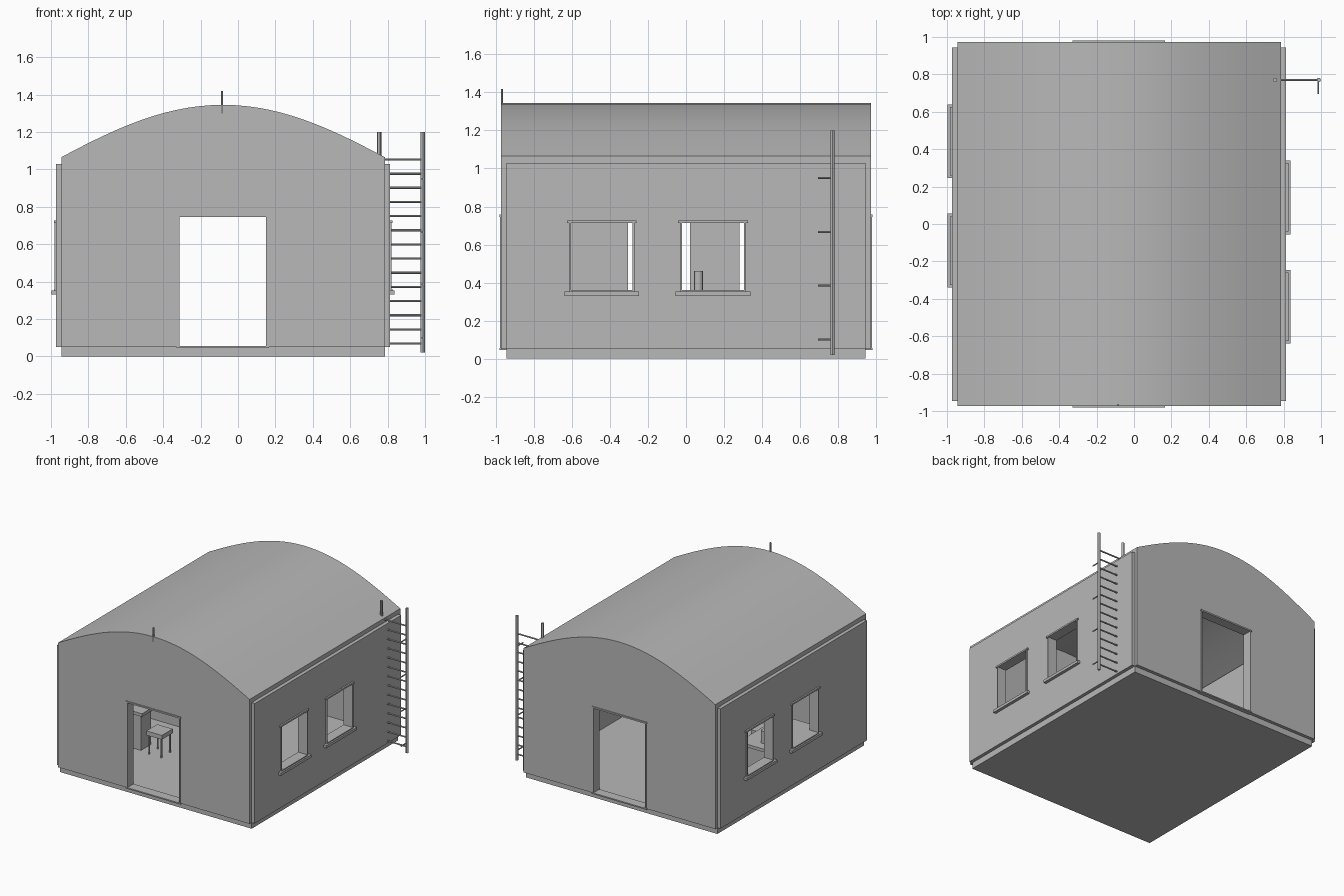
import bpy, bmesh, math
from mathutils import Vector

if "Cube" in bpy.data.objects:
    bpy.data.objects.remove(bpy.data.objects["Cube"])

CX = -0.08          # centre line of the building
HALF = 0.865        # half width of the gable walls
mat = bpy.data.materials.new("plain_grey")
mat.diffuse_color = (0.48, 0.48, 0.48, 1)
mat.use_nodes = True
mat.node_tree.nodes["Principled BSDF"].inputs["Base Color"].default_value = mat.diffuse_color


def finish(bm, name):
    bmesh.ops.recalc_face_normals(bm, faces=bm.faces)
    me = bpy.data.meshes.new(name)
    bm.to_mesh(me)
    bm.free()
    me.materials.append(mat)
    ob = bpy.data.objects.new(name, me)
    bpy.context.collection.objects.link(ob)
    return ob


def box(name, x0, x1, y0, y1, z0, z1):
    bm = bmesh.new()
    bmesh.ops.create_cube(bm, size=1)
    for v in bm.verts:
        v.co = ((x0 + x1) / 2 + v.co.x * (x1 - x0),
                (y0 + y1) / 2 + v.co.y * (y1 - y0),
                (z0 + z1) / 2 + v.co.z * (z1 - z0))
    return finish(bm, name)


def smooth(ob):
    bpy.ops.object.select_all(action='DESELECT')
    ob.select_set(True)
    bpy.context.view_layer.objects.active = ob
    bpy.ops.object.shade_smooth_by_angle(angle=math.radians(30))


def rod(name, a, b, r, sides=12):
    a, b = Vector(a), Vector(b)
    bm = bmesh.new()
    bmesh.ops.create_cone(bm, cap_ends=True, segments=sides, radius1=r, radius2=r,
                          depth=(b - a).length)
    rot = (b - a).to_track_quat('Z', 'Y')
    for v in bm.verts:
        v.co = rot @ v.co + (a + b) / 2
    ob = finish(bm, name)
    smooth(ob)
    return ob


def prism(name, pts, y0, y1):
    """Extrude an outline in x and z along y."""
    bm = bmesh.new()
    f = bm.faces.new([bm.verts.new((x, y0, z)) for x, z in pts])
    ext = bmesh.ops.extrude_face_region(bm, geom=[f])['geom']
    for v in ext:
        if isinstance(v, bmesh.types.BMVert):
            v.co.y = y1
    return finish(bm, name)


def cut(ob, cutters):
    for c in cutters:
        m = ob.modifiers.new("opening", 'BOOLEAN')
        m.object, m.operation, m.solver = c, 'DIFFERENCE', 'EXACT'
    bpy.context.view_layer.update()
    ev = ob.evaluated_get(bpy.context.evaluated_depsgraph_get())
    me = bpy.data.meshes.new_from_object(ev)
    ob.modifiers.clear()
    ob.data = me
    for c in cutters:
        bpy.data.objects.remove(c)


def arc(drop, n=28):
    """Roof curve from left to right, lowered by drop."""
    out = []
    for i in range(n + 1):
        t = -1 + 2 * i / n
        out.append((CX + HALF * t, 1.345 - 0.28 * (1.18 * t * t - 0.18 * t ** 4) - drop))
    return out


# base slab and floor
box("base_slab", CX - HALF, CX + HALF, -0.945, 0.945, 0, 0.05)

# curved roof
smooth(prism("roof", arc(0) + arc(0.035)[::-1], -0.972, 0.972))

# front and back walls, each with a doorway, and the door frames
DL, DR, DT = -0.315, 0.152, 0.745
outline = [(CX + HALF, 0.05), (DR, 0.05), (DR, DT), (DL, DT), (DL, 0.05), (CX - HALF, 0.05)]
for s, side in ((-1, "front"), (1, "back")):
    def yy(a, b):
        return sorted((s * a, s * b))
    prism(side + "_wall", arc(0.035) + outline, *yy(0.905, 0.972))
    o = yy(0.90, 0.98)
    box(side + "_door_lintel", DL - 0.014, DR + 0.014, *o, DT, DT + 0.012)
    box(side + "_door_threshold", DL - 0.014, DR + 0.014, *o, 0.045, 0.055)
    box(side + "_door_jamb_left", DL - 0.008, DL + 0.001, *yy(0.90, 0.978), 0.055, DT)
    box(side + "_door_jamb_right", DR - 0.001, DR + 0.008, *yy(0.90, 0.978), 0.055, DT)

# side walls with two windows each; window positions are swapped end for end
for s, side in ((-1, "left"), (1, "right")):
    def xx(a, b):
        return sorted((CX + s * a, CX + s * b))
    wall = box(side + "_wall", *xx(0.825, 0.892), -0.945, 0.945, 0.05, 1.028)
    centres = [-0.443 * s, 0.142 * s]
    cut(wall, [box("cutter", *xx(0.7, 1.0), c - 0.163, c + 0.163, 0.355, 0.715)
               for c in centres])
    for i, c in enumerate(centres):
        n = f"{side}_window_{i + 1}_"
        box(n + "sill", *xx(0.82, 0.917), c - 0.197, c + 0.197, 0.33, 0.352)
        box(n + "sill_board", *xx(0.82, 0.905), c - 0.163, c + 0.163, 0.352, 0.36)
        box(n + "lintel", *xx(0.82, 0.905), c - 0.183, c + 0.183, 0.714, 0.727)
        for e in (-1, 1):
            y = sorted((c + e * 0.162, c + e * 0.171))
            box(n + ("jamb_front" if e < 0 else "jamb_back"),
                *xx(0.82, 0.902), *y, 0.352, 0.714)

# ladder with rungs and wall brackets
LY = 0.77
for x, n in ((0.755, "inner"), (0.988, "outer")):
    rod("ladder_rail_" + n, (x, LY, 0.02), (x, LY, 1.2), 0.011)
for i in range(14):
    z = 1.053 - 0.0757 * i
    rod("ladder_rung", (0.755, LY, z), (0.988, LY, z), 0.006, 8)
for z in (0.10, 0.385, 0.665, 0.95):
    for x in (0.755, 0.985):
        rod("ladder_bracket", (x, LY, z), (x, 0.695, z), 0.005, 8)

# short post on the front of the roof
rod("roof_post", (-0.085, -0.968, 1.3), (-0.085, -0.968, 1.418), 0.006, 8)

# desk, pen cup and stool inside
box("desk_top", -0.90, -0.59, -0.395, 0.165, 0.335, 0.36)
box("desk_drawers", -0.89, -0.61, -0.38, -0.25, 0.05, 0.335)
box("desk_end_panel", -0.89, -0.61, 0.12, 0.15, 0.05, 0.335)
rod("pen_cup", (-0.75, 0.065, 0.36), (-0.75, 0.065, 0.46), 0.024, 12)
box("stool_seat", -0.54, -0.40, -0.41, -0.27, 0.205, 0.24)
for x in (-0.525, -0.415):
    for y in (-0.395, -0.285):
        rod("stool_leg", (x, y, 0.05), (x, y, 0.205), 0.007, 8)
